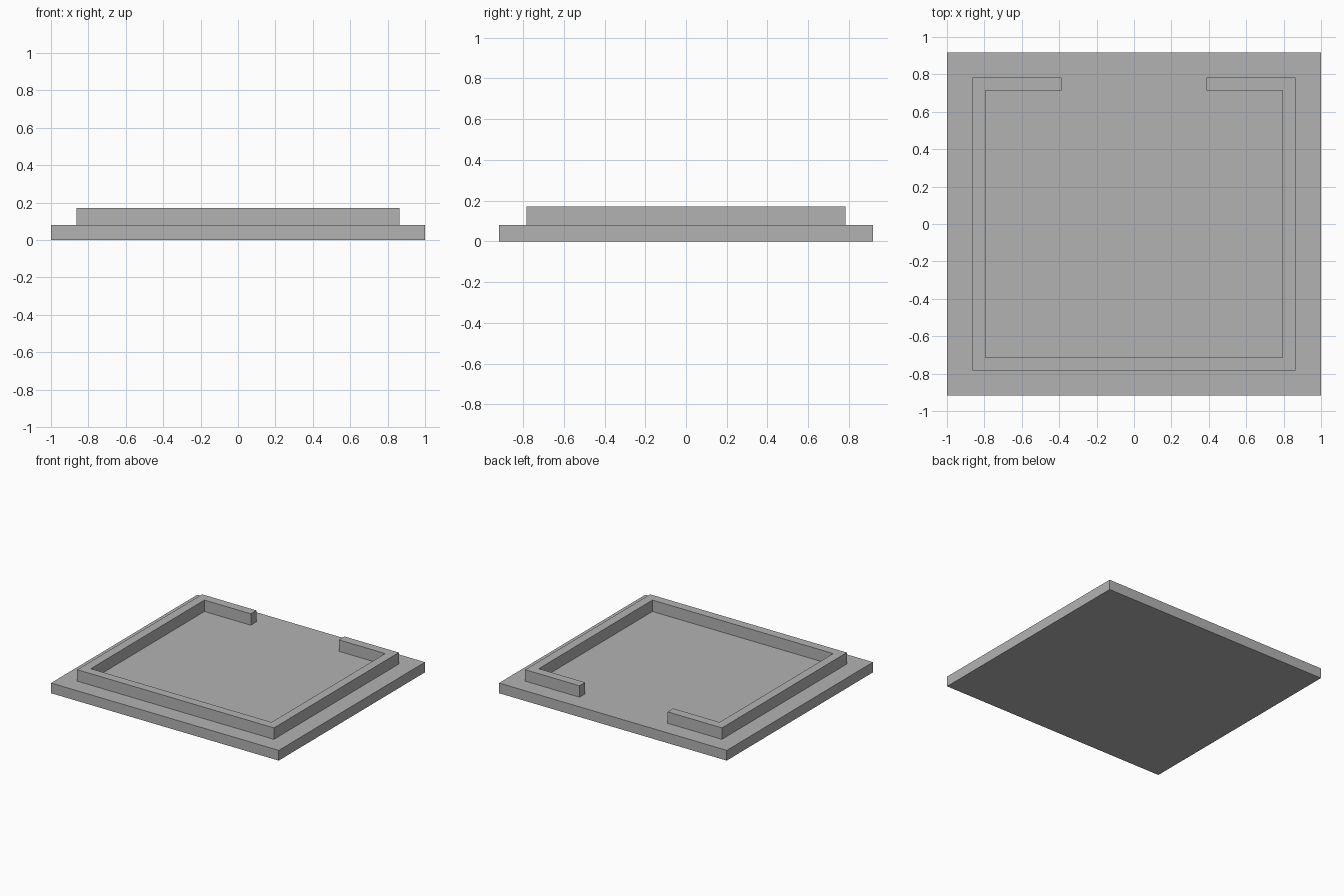
import bpy
import bmesh

cube = bpy.data.objects.get("Cube")
if cube:
    bpy.data.objects.remove(cube, do_unlink=True)

grey = bpy.data.materials.new("plain grey")
grey.use_nodes = True
colour = (0.45, 0.45, 0.45, 1)
grey.diffuse_color = colour
grey.node_tree.nodes["Principled BSDF"].inputs["Base Color"].default_value = colour


def prism(name, outline, bottom, top):
    """Extrude a flat outline upwards into a solid."""
    bm = bmesh.new()
    face = bm.faces.new([bm.verts.new((x, y, bottom)) for x, y in outline])
    lid = bmesh.ops.extrude_face_region(bm, geom=[face])["geom"]
    for v in lid:
        if isinstance(v, bmesh.types.BMVert):
            v.co.z = top
    bmesh.ops.recalc_face_normals(bm, faces=bm.faces)
    mesh = bpy.data.meshes.new(name)
    bm.to_mesh(mesh)
    bm.free()
    mesh.materials.append(grey)
    obj = bpy.data.objects.new(name, mesh)
    bpy.context.collection.objects.link(obj)
    return obj


base_x, base_y, base_top = 1.0, 0.917, 0.081
wall_x, wall_y, wall_top = 0.864, 0.783, 0.172
thick, gap = 0.07, 0.387

# Base slab
prism("base_slab", [(-base_x, -base_y), (base_x, -base_y),
                    (base_x, base_y), (-base_x, base_y)], 0, base_top)

# Raised rim, open in the middle of the back: right half mirrored to the left
inner_x, inner_y = wall_x - thick, wall_y - thick
half = [(gap, wall_y), (wall_x, wall_y), (wall_x, -wall_y)]
inner = [(inner_x, -inner_y), (inner_x, inner_y), (gap, inner_y)]
outer_path = half + [(-x, y) for x, y in reversed(half)]
inner_path = [(-x, y) for x, y in reversed(inner)] + inner
prism("raised_rim", outer_path + inner_path, base_top, wall_top)
